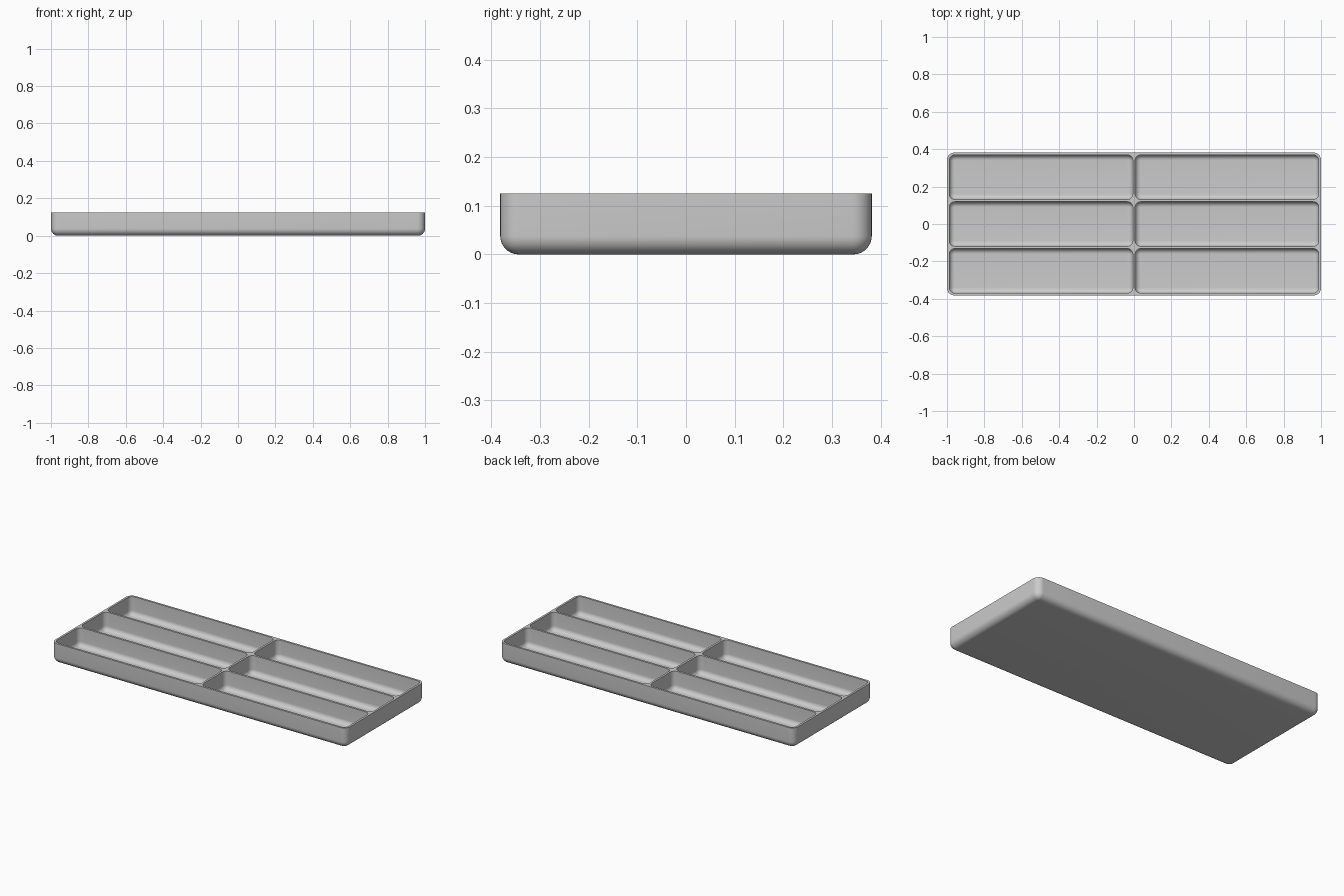
import bpy
import bmesh
from math import sin, cos, pi

cube = bpy.data.objects.get("Cube")
if cube:
    bpy.data.objects.remove(cube)

LENGTH, WIDTH, HEIGHT = 2.0, 0.764, 0.125
WALL = 0.0125
COLUMNS, ROWS = 2, 3
STEPS = 8


def ring(bm, cx, cy, hx, hy, radius, z):
    """Rounded rectangle of vertices at one height."""
    verts = []
    for quarter, (sx, sy) in enumerate([(1, 1), (-1, 1), (-1, -1), (1, -1)]):
        for i in range(STEPS + 1):
            a = (quarter + i / STEPS) * pi / 2
            verts.append(bm.verts.new((cx + sx * (hx - radius) + radius * cos(a),
                                       cy + sy * (hy - radius) + radius * sin(a), z)))
    return verts


def basin(bm, cx, cy, hx, hy, corner, fillet, floor):
    """Open-topped box with rounded corners and a filleted floor; returns its rim edges."""
    rings = []
    for i in range(STEPS + 1):
        a = i / STEPS * pi / 2
        inset = fillet * (1 - sin(a))
        rings.append(ring(bm, cx, cy, hx - inset, hy - inset, corner - inset,
                          floor + fillet * (1 - cos(a))))
    rings.append(ring(bm, cx, cy, hx, hy, corner, HEIGHT))
    bm.faces.new(rings[0])
    for low, high in zip(rings, rings[1:]):
        for j in range(len(low)):
            k = (j + 1) % len(low)
            bm.faces.new((low[j], low[k], high[k], high[j]))
    rim = rings[-1]
    return [bm.edges.get((rim[j - 1], rim[j])) for j in range(len(rim))]


bm = bmesh.new()

# Outer shell
rim_edges = basin(bm, 0, 0, LENGTH / 2, WIDTH / 2, 0.04, 0.038, 0)

# Grid of compartments
cell_x = (LENGTH - WALL * (COLUMNS + 1)) / COLUMNS
cell_y = (WIDTH - WALL * (ROWS + 1)) / ROWS
for c in range(COLUMNS):
    for r in range(ROWS):
        x = (c - (COLUMNS - 1) / 2) * (cell_x + WALL)
        y = (r - (ROWS - 1) / 2) * (cell_y + WALL)
        rim_edges += basin(bm, x, y, cell_x / 2, cell_y / 2, 0.03, 0.028, WALL)

# Flat top of the walls and dividers
bmesh.ops.triangle_fill(bm, edges=rim_edges, use_beauty=True, normal=(0, 0, 1))
bmesh.ops.recalc_face_normals(bm, faces=bm.faces)

mesh = bpy.data.meshes.new("divided_tray")
bm.to_mesh(mesh)
bm.free()
tray = bpy.data.objects.new("divided_tray", mesh)
bpy.context.collection.objects.link(tray)

# Grey plastic
grey = bpy.data.materials.new("grey_plastic")
grey.use_nodes = True
colour = (0.6, 0.6, 0.6, 1)
grey.diffuse_color = colour
grey.node_tree.nodes["Principled BSDF"].inputs["Base Color"].default_value = colour
mesh.materials.append(grey)

bpy.context.view_layer.objects.active = tray
tray.select_set(True)
bpy.ops.object.shade_smooth_by_angle(angle=pi / 6)
